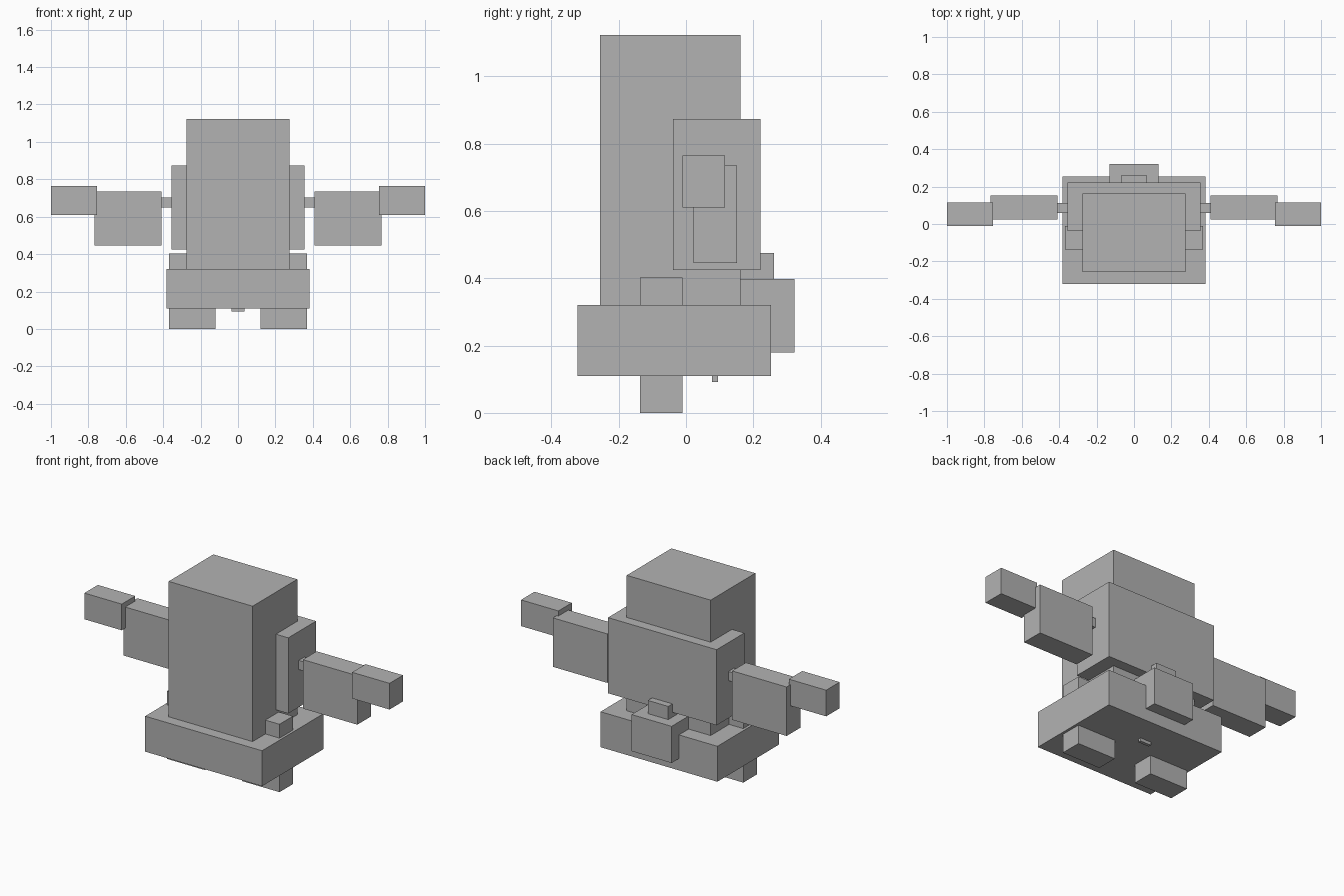
import bpy

if "Cube" in bpy.data.objects:
    bpy.data.objects.remove(bpy.data.objects["Cube"])

grey = bpy.data.materials.new("plain grey")
grey.diffuse_color = (0.448, 0.448, 0.448, 1)
grey.use_nodes = True
grey.node_tree.nodes["Principled BSDF"].inputs["Base Color"].default_value = grey.diffuse_color


def box(name, x, y, z):
    """Axis-aligned box from (low, high) ranges."""
    mid = [(a + b) / 2 for a, b in (x, y, z)]
    bpy.ops.mesh.primitive_cube_add(size=1, location=mid)
    ob = bpy.context.object
    ob.name = name
    ob.scale = [b - a for a, b in (x, y, z)]
    bpy.ops.object.transform_apply(location=False, rotation=False, scale=True)
    ob.data.materials.append(grey)
    return ob


def pair(name, x, y, z):
    """The same box on the right and the left."""
    box(name + "_right", x, y, z)
    box(name + "_left", (-x[1], -x[0]), y, z)


# Trunk: tall body, shoulder slab and wide base
box("body", (-0.275, 0.275), (-0.256, 0.162), (0.32, 1.122))
box("shoulder_slab", (-0.356, 0.356), (-0.038, 0.222), (0.425, 0.873))
box("base", (-0.383, 0.383), (-0.322, 0.253), (0.11, 0.32))

# Rear pack with its cap, and the small nub under the base
box("rear_pack", (-0.131, 0.131), (0.162, 0.322), (0.18, 0.397))
box("pack_cap", (-0.067, 0.067), (0.162, 0.262), (0.397, 0.475))
box("base_nub", (-0.035, 0.035), (0.077, 0.095), (0.092, 0.11))

# Legs run through the base
pair("leg", (0.121, 0.368), (-0.137, -0.011), (0.0, 0.402))

# Arms: thin joint, upper arm, hand
pair("arm_joint", (0.356, 0.409), (0.06, 0.112), (0.648, 0.702))
pair("upper_arm", (0.409, 0.766), (0.023, 0.152), (0.445, 0.735))
pair("hand", (0.755, 1.0), (-0.01, 0.116), (0.61, 0.765))
